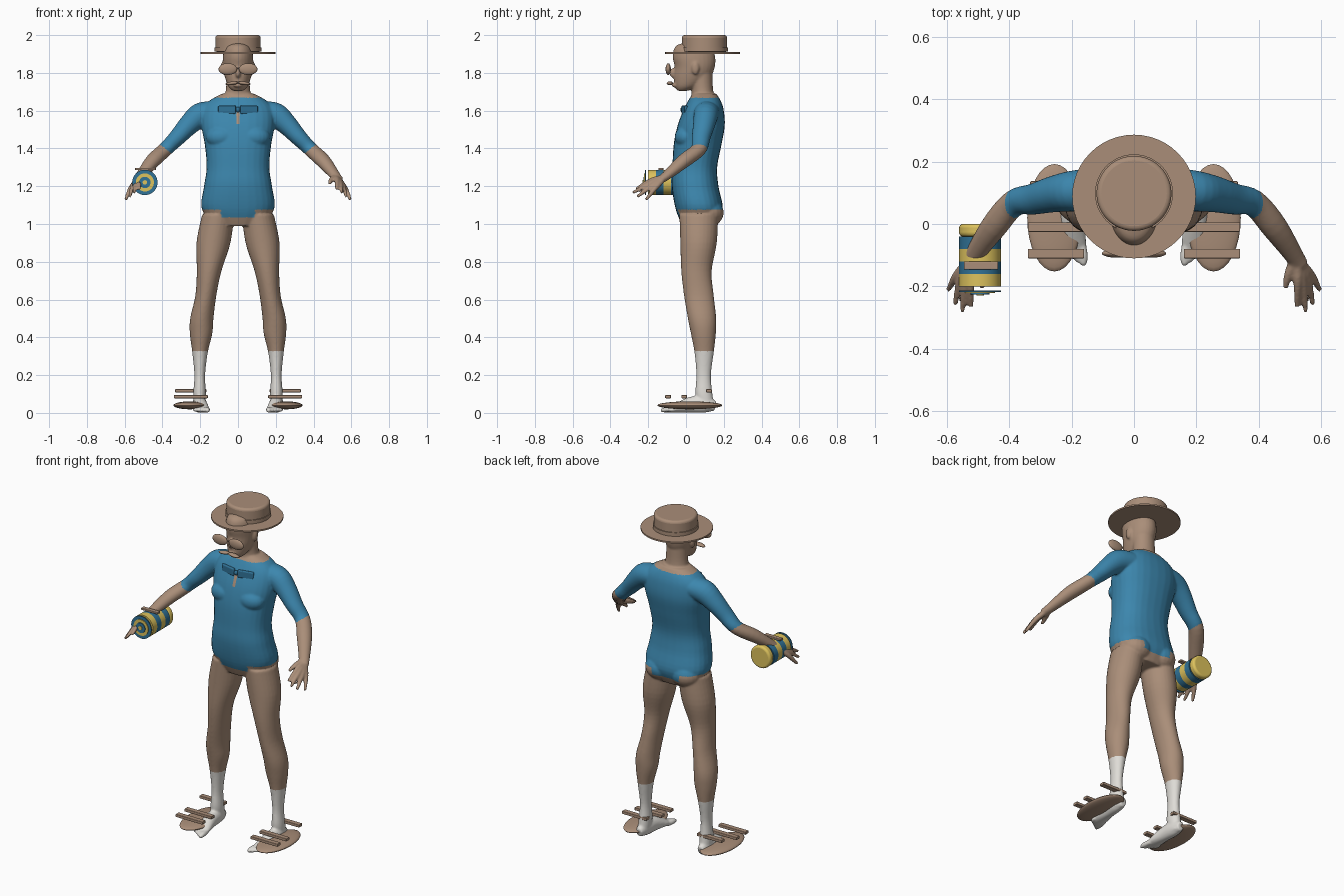
import bpy, bmesh, math
from mathutils import Vector

cube = bpy.data.objects.get("Cube")
if cube:
    bpy.data.objects.remove(cube, do_unlink=True)


def material(name, r, g, b):
    m = bpy.data.materials.new(name)
    m.use_nodes = True
    m.diffuse_color = (r, g, b, 1)
    m.node_tree.nodes["Principled BSDF"].inputs["Base Color"].default_value = (r, g, b, 1)
    return m


TAN = material("tan", .40, .27, .19)
BLUE = material("shirt blue", .045, .24, .42)
WHITE = material("sock white", .74, .72, .68)
YELLOW = material("yellow", .72, .54, .11)
DEEP = material("deep blue", .03, .17, .31)


# Body building helpers
def smooth_rows(rows, steps=5):
    out, last = [], len(rows) - 1
    for i in range(last):
        quad = rows[max(i - 1, 0)], rows[i], rows[i + 1], rows[min(i + 2, last)]
        for s in range(steps):
            t = s / steps
            out.append([b + t / 2 * (c - a + t * (2 * a - 5 * b + 4 * c - d + t * (3 * (b - c) + d - a)))
                        for a, b, c, d in zip(*quad)])
    return out + [list(rows[-1])]


def skin_rings(bm, rings):
    rings = [[bm.verts.new(p) for p in ring] for ring in rings]
    n = len(rings[0])
    for low, high in zip(rings, rings[1:]):
        for k in range(n):
            bm.faces.new((low[k], low[(k + 1) % n], high[(k + 1) % n], high[k]))
    bm.faces.new(rings[0][::-1])
    bm.faces.new(rings[-1])


ANGLES = [k * math.tau / 28 for k in range(28)]


def column(bm, rows, side=1, power=1.0):
    """Level sections given as z, x from, x to, y from, y to."""
    def bend(v):
        return math.copysign(abs(v) ** power, v)
    skin_rings(bm, [[(side * ((a + b) / 2 + (b - a) / 2 * bend(math.cos(t))),
                      (c + d) / 2 + (d - c) / 2 * bend(math.sin(t)), z) for t in ANGLES]
                    for z, a, b, c, d in smooth_rows(rows)])


def limb(bm, rows, side=1):
    """Sections across a path given as x, y, z, width radius, height radius."""
    rows = smooth_rows(rows, 4)
    pts = [Vector((side * r[0], r[1], r[2])) for r in rows]
    rings = []
    for i, (p, r) in enumerate(zip(pts, rows)):
        along = (pts[min(i + 1, len(pts) - 1)] - pts[max(i - 1, 0)]).normalized()
        u = along.cross(Vector((0, 0, 1))).normalized()
        v = along.cross(u)
        rings.append([p + u * r[3] * math.cos(t) + v * r[4] * math.sin(t) for t in ANGLES])
    skin_rings(bm, rings)


def blob(bm, center, radii):
    made = bmesh.ops.create_uvsphere(bm, u_segments=20, v_segments=12, radius=1)["verts"]
    for v in made:
        v.co = Vector(center) + Vector(a * b for a, b in zip(v.co, radii))


bm = bmesh.new()

# Torso and neck
torso = [(.99, .12, -.02, .16), (1.08, .192, -.055, .195), (1.2, .18, -.075, .172), (1.3, .166, -.072, .165),
         (1.42, .176, -.065, .188), (1.52, .194, -.045, .205), (1.6, .19, -.015, .2),
         (1.65, .155, .01, .185), (1.69, .085, .035, .16)]
column(bm, [(z, -w, w, f, b) for z, w, f, b in torso], power=.85)
neck = [(1.62, .1, .02, .17), (1.7, .066, .03, .145), (1.8, .062, .02, .14)]
column(bm, [(z, -w, w, f, b) for z, w, f, b in neck])

# Head and face
head = [(1.705, .028, -.045, .01), (1.73, .052, -.06, .07), (1.78, .07, -.065, .13), (1.83, .079, -.06, .152),
        (1.88, .08, -.07, .155), (1.92, .074, -.066, .14), (1.945, .055, -.05, .1), (1.957, .02, -.02, .04)]
column(bm, [(z, -w, w, f, b) for z, w, f, b in head])
blob(bm, (0, -.068, 1.8), (.014, .02, .026))
blob(bm, (0, -.06, 1.735), (.026, .016, .012))

for s in (1, -1):
    blob(bm, (s * .081, .05, 1.825), (.011, .02, .034))
    # Hips and chest
    blob(bm, (s * .085, .115, 1.06), (.09, .085, .075))
    blob(bm, (s * .085, 0, 1.46), (.085, .06, .06))
    # Leg
    column(bm, [(1.05, .02, .19, -.035, .17), (.9, .04, .22, -.03, .163), (.75, .088, .218, -.025, .136),
                (.62, .115, .226, -.01, .147), (.5, .13, .253, .01, .16), (.42, .136, .255, .026, .158),
                (.32, .16, .242, .045, .147), (.2, .174, .231, .055, .132), (.1, .17, .237, .05, .14),
                (.02, .175, .235, .07, .152)], s)
    # Foot and toes
    limb(bm, [(.205, .155, .035, .02, .025), (.205, .1, .046, .035, .045), (.2, .02, .042, .037, .041),
              (.195, -.05, .025, .042, .024), (.19, -.085, .016, .036, .014)], s)
    for k in range(5):
        x, r = .163 + k * .016, .015 - k * .0015
        limb(bm, [(x + .005, -.06, .017, r, r), (x, -.105 + k * .006, .016, r, r),
                  (x - .002, -.133 + k * .01, .013, r * .6, r * .6)], s)
    # Arm
    limb(bm, [(.13, .11, 1.59, .07, .06), (.2, .105, 1.575, .065, .066), (.26, .095, 1.525, .058, .055),
              (.32, .08, 1.46, .05, .045), (.385, .066, 1.395, .043, .038), (.45, -.01, 1.335, .042, .037),
              (.515, -.105, 1.255, .03, .024), (.53, -.135, 1.235, .03, .02)], s)
    # Fingers fanning out from the wrist, then the thumb
    for knuckle, tip in (((.524, -.185, 1.23), (.522, -.265, 1.185)), ((.54, -.187, 1.217), (.55, -.282, 1.165)),
                         ((.555, -.178, 1.203), (.573, -.258, 1.145)), ((.567, -.163, 1.19), (.595, -.212, 1.128))):
        limb(bm, [(.522, -.115, 1.245, .018, .016), (*knuckle, .014, .014), (*tip, .008, .008)], s)
    limb(bm, [(.515, -.115, 1.25, .018, .016), (.495, -.16, 1.235, .014, .014), (.485, -.205, 1.215, .009, .009)], s)

bmesh.ops.recalc_face_normals(bm, faces=bm.faces)
mesh = bpy.data.meshes.new("body")
bm.to_mesh(mesh)
bm.free()
body = bpy.data.objects.new("body", mesh)
bpy.context.collection.objects.link(body)
remesh = body.modifiers.new("fuse", 'REMESH')
remesh.mode, remesh.voxel_size = 'VOXEL', .006
relax = body.modifiers.new("relax", 'SMOOTH')
relax.factor, relax.iterations = .5, 4
fused = bpy.data.meshes.new_from_object(body.evaluated_get(bpy.context.evaluated_depsgraph_get()))
body.modifiers.clear()
body.data = fused
fused.materials.clear()
for m in (TAN, BLUE, WHITE):
    fused.materials.append(m)


# Shirt, sleeves and socks by position
def cloth(x, y, z):
    x = abs(x)
    if z < .325:
        return 2
    if x > .22:
        return int(.62 * x - .78 * z < -.853)
    slit = x < .011 and y < .05 and 1.53 < z < 1.61
    hem = 1.035 if x < .09 else 1.075
    return int(hem < z < 1.668 and not slit)


for p in fused.polygons:
    p.use_smooth = True
    p.material_index = cloth(*p.center)


# Accessory helpers
def finish(name, mat, bevel=0):
    ob = bpy.context.object
    ob.name = name
    ob.data.materials.append(mat)
    bpy.ops.object.transform_apply(location=False, rotation=False, scale=True)
    if bevel:
        mod = ob.modifiers.new("round edge", 'BEVEL')
        mod.width, mod.segments = bevel, 4
    bpy.ops.object.shade_smooth_by_angle(angle=math.radians(40))


def box(name, mat, loc, size, yaw=0, bevel=.003):
    bpy.ops.mesh.primitive_cube_add(size=1, location=loc, rotation=(0, 0, yaw))
    bpy.context.object.scale = size
    finish(name, mat, bevel)


def ball(name, mat, loc, radii, tilt=0):
    bpy.ops.mesh.primitive_uv_sphere_add(segments=32, ring_count=16, radius=1, location=loc, rotation=(0, tilt, 0))
    bpy.context.object.scale = radii
    finish(name, mat)


def drum(name, mat, loc, radius, depth, bevel=0, lying=False):
    bpy.ops.mesh.primitive_cylinder_add(vertices=48, radius=radius, depth=depth, location=loc,
                                        rotation=(math.pi / 2 if lying else 0, 0, 0))
    finish(name, mat, bevel)


# Hat
drum("hat_brim", TAN, (0, .088, 1.905), .198, .009)
drum("hat_crown", TAN, (0, .098, 1.954), .12, .092, .015)
drum("hat_band", TAN, (0, .098, 1.924), .125, .022)

for s, label in ((1, "left"), (-1, "right")):
    # Glasses, moustache and bow tie
    ball(label + "_lens", TAN, (s * .054, -.094, 1.82), (.049, .014, .031))
    ball(label + "_moustache", TAN, (s * .032, -.085, 1.745), (.036, .017, .009), s * .12)
    box(label + "_bow", DEEP, (s * .058, -.008, 1.605), (.094, .018, .044), s * .2, .006)
    # Sandal
    ball(label + "_sole", TAN, (s * .255, .02, .04), (.087, .172, .021))
    for part, y, z, width in (("toe", -.095, .086, .18), ("middle", -.01, .086, .18), ("heel", .122, .117, .165)):
        box(label + "_" + part + "_strap", TAN, (s * .25, y, z), (width, .03, .017))
box("glasses_bridge", TAN, (0, -.092, 1.825), (.03, .008, .008))
ball("bow_knot", DEEP, (0, -.018, 1.605), (.012, .012, .014))

# Striped canister with its target discs and strap
for k in range(5):
    drum("canister_stripe", DEEP if k % 2 else YELLOW, (-.493, -.02 - k * .04, 1.22), .067, .04,
         0 if k else .012, True)
for k, radius in enumerate((.067, .048, .03, .012)):
    drum("target_disc", YELLOW if k % 2 else DEEP, (-.493, -.215 - k * .004, 1.22), radius, .005, 0, True)
box("canister_strap", TAN, (-.49, -.133, 1.291), (.11, .026, .012))
